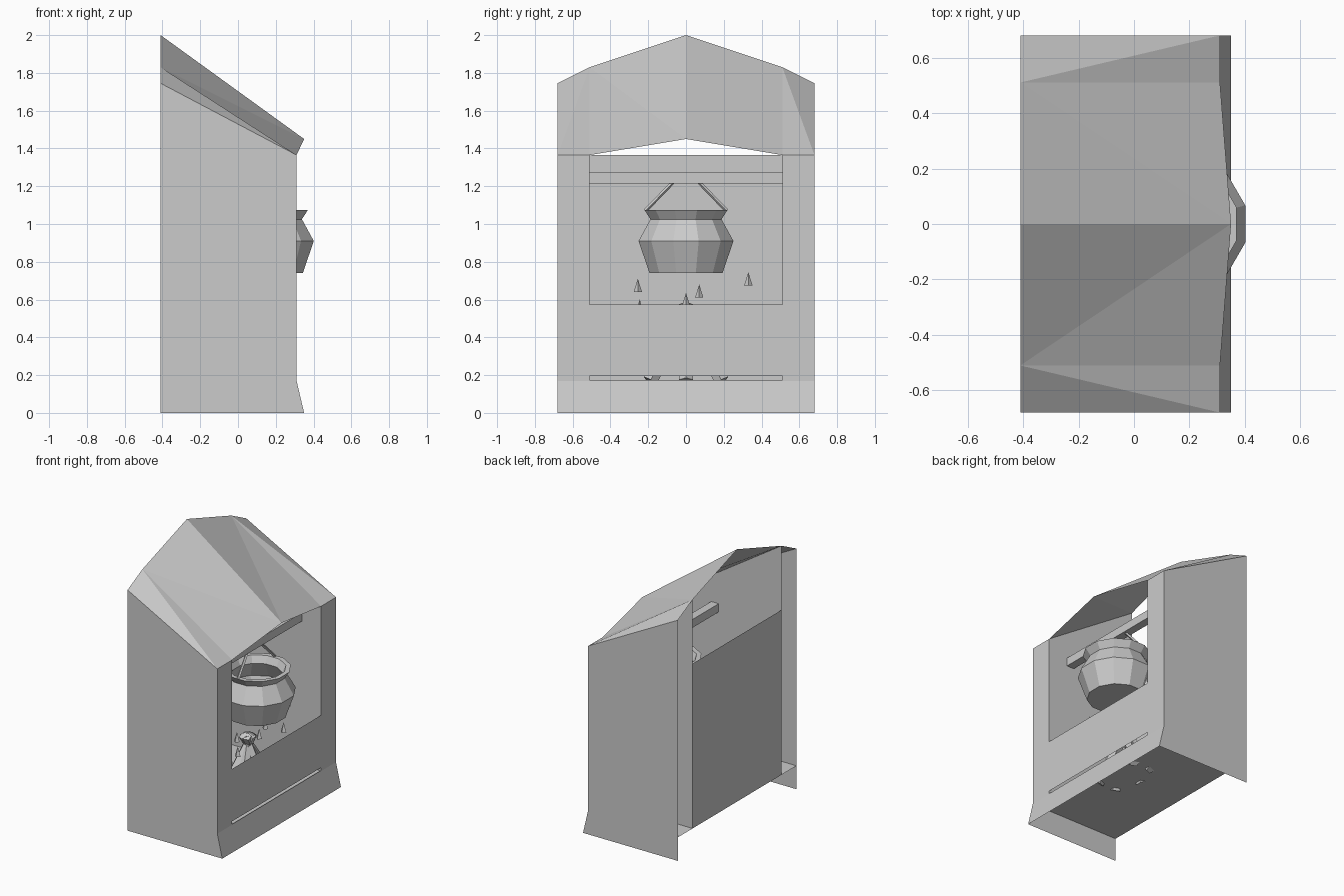
import bpy
import math
from mathutils import Vector

cube = bpy.data.objects.get("Cube")
if cube:
    bpy.data.objects.remove(cube, do_unlink=True)

grey = bpy.data.materials.new("stone grey")
grey.use_nodes = True
grey.diffuse_color = (0.6, 0.6, 0.6, 1)
grey.node_tree.nodes["Principled BSDF"].inputs["Base Color"].default_value = grey.diffuse_color

BACK, FRONT, TOE = -0.41, 0.31, 0.35     # depth along x
OUT, IN = 0.68, 0.51                     # half widths along y
FLOOR, SILL, EAVE = 0.17, 0.575, 1.365   # heights


def make(name, verts, faces):
    mesh = bpy.data.meshes.new(name)
    mesh.from_pydata(verts, [], faces)
    mesh.update()
    mesh.materials.append(grey)
    obj = bpy.data.objects.new(name, mesh)
    bpy.context.collection.objects.link(obj)
    return obj


def sheet(name, points):
    return make(name, points, [list(range(len(points)))])


def panel_x(name, x, y0, y1, z0, z1):
    return sheet(name, [(x, y0, z0), (x, y1, z0), (x, y1, z1), (x, y0, z1)])


def rod(name, a, b, r0, r1, sides=4):
    """Straight tapered rod between two points."""
    a, b = Vector(a), Vector(b)
    bpy.ops.mesh.primitive_cone_add(vertices=sides, radius1=r0, radius2=r1,
                                    depth=(b - a).length, location=(a + b) / 2)
    obj = bpy.context.object
    obj.name = name
    obj.rotation_euler = (b - a).to_track_quat('Z', 'Y').to_euler()
    obj.data.materials.append(grey)
    return obj


# Side walls, inner walls and front jambs
for side, s in (("right", -1), ("left", 1)):
    outer = [(BACK, 0), (TOE, 0), (FRONT, FLOOR), (FRONT, EAVE), (BACK, 1.745)]
    sheet(side + "_outer_wall", [(x, s * OUT, z) for x, z in outer][::-s])
    inner = [(BACK, FLOOR), (FRONT, FLOOR), (FRONT, EAVE), (BACK, 1.83)]
    sheet(side + "_inner_wall", [(x, s * IN, z) for x, z in inner][::s])
    y0, y1 = sorted((s * IN, s * OUT))
    panel_x(side + "_front_jamb", FRONT, y0, y1, FLOOR, EAVE)

# Front panel with a narrow slot beneath it, flared skirt, floor and back
panel_x("front_panel", FRONT, -IN, IN, 0.195, SILL)
panel_x("slot_lip", FRONT, -IN, IN, FLOOR, 0.175)
sheet("front_skirt", [(TOE, -OUT, 0), (TOE, OUT, 0), (FRONT, OUT, FLOOR), (FRONT, -OUT, FLOOR)])
sheet("hearth_floor", [(BACK, -OUT, FLOOR), (FRONT, -OUT, FLOOR), (FRONT, OUT, FLOOR), (BACK, OUT, FLOOR)])
panel_x("back_panel", BACK, IN, -IN, FLOOR, EAVE)

# Sloping roof folded along five lines
ys = [-OUT, -IN, 0, IN, OUT]
back_edge = [(BACK, y, z) for y, z in zip(ys, (1.745, 1.83, 2.0, 1.83, 1.745))]
front_edge = [(FRONT, y, EAVE) for y in ys]
front_edge[2] = (TOE, 0, 1.45)
roof_faces = []
for i in range(4):
    b, c, f, g = i, i + 1, i + 5, i + 6
    if i in (0, 2):
        roof_faces += [(b, f, c), (c, f, g)]
    else:
        roof_faces += [(b, f, g), (b, g, c)]
make("roof", back_edge + front_edge, roof_faces)

# Hanging bar
bpy.ops.mesh.primitive_cube_add(size=1, location=(0.125, 0, 1.245))
bar = bpy.context.object
bar.name = "hanging_bar"
bar.dimensions = (0.06, 2 * IN, 0.06)
bar.data.materials.append(grey)

# Cauldron: lathed twelve-sided profile, hollow inside
POT_X, SIDES = 0.15, 12
profile = [(0.2, 0.74), (0.26, 0.91), (0.195, 1.025), (0.228, 1.075),
           (0.195, 1.075), (0.17, 1.025), (0.23, 0.91), (0.18, 0.77)]
verts, faces = [], []
for r, z in profile:
    for k in range(SIDES):
        a = (k + 0.5) * math.tau / SIDES
        verts.append((POT_X + r * math.cos(a), r * math.sin(a), z))
for i in range(len(profile) - 1):
    for k in range(SIDES):
        n = (k + 1) % SIDES
        faces.append((i * SIDES + k, i * SIDES + n, (i + 1) * SIDES + n, (i + 1) * SIDES + k))
faces.append(list(range(SIDES))[::-1])
faces.append([(len(profile) - 1) * SIDES + k for k in range(SIDES)])
make("cauldron", verts, faces)

# Two handle strands from the rim up to the bar
for side, s in (("right", -1), ("left", 1)):
    rod(side + "_handle", (POT_X, s * 0.215, 1.07), (0.13, s * 0.07, 1.22), 0.01, 0.01)

# Leaning firewood
for k in range(6):
    a = k * math.tau / 6
    c, s = math.cos(a), math.sin(a)
    rod("firewood", (0.08 + 0.15 * c, 0.22 * s, FLOOR), (0.08 - 0.03 * c, -0.04 * s, 0.57), 0.04, 0.03, 5)

# Small sparks above the fire
for y, z in ((-0.255, 0.64), (0.33, 0.675), (0.07, 0.61), (0, 0.565), (-0.245, 0.53), (0.28, 0.505), (-0.33, 0.505)):
    rod("spark", (0.17, y, z), (0.17, y, z + 0.07), 0.022, 0, 4)
